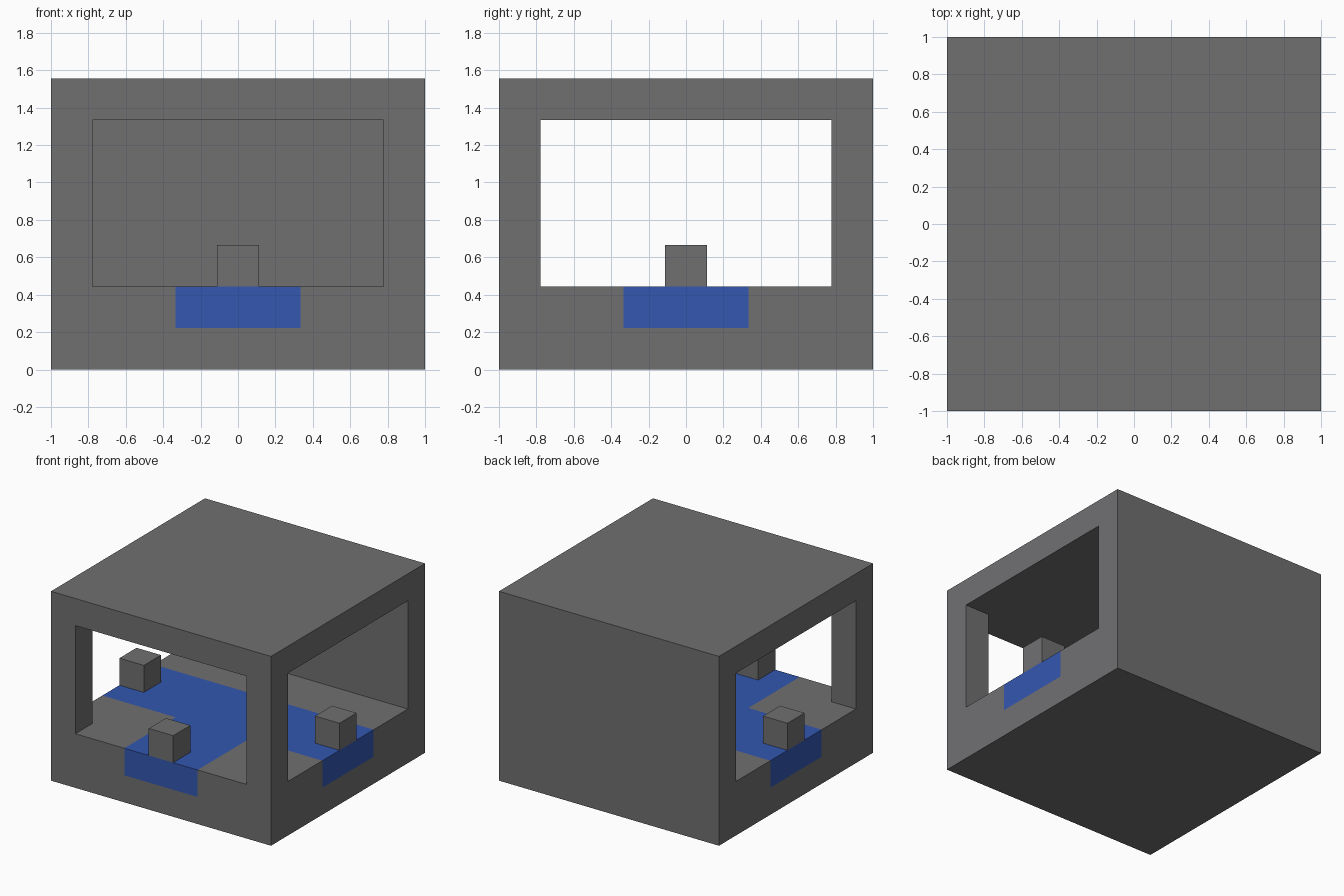
import bpy
import bmesh
from mathutils import Vector

if "Cube" in bpy.data.objects:
    bpy.data.objects.remove(bpy.data.objects["Cube"], do_unlink=True)

U = 1 / 9                       # module every part is measured in
OUT, INN, PATH = 9 * U, 7 * U, 3 * U
FLOOR, CEIL, TOP = 4 * U, 12 * U, 14 * U


def make_material(name, colour):
    mat = bpy.data.materials.new(name)
    mat.use_nodes = True
    mat.diffuse_color = colour
    bsdf = mat.node_tree.nodes["Principled BSDF"]
    bsdf.inputs["Base Color"].default_value = colour
    bsdf.inputs["Roughness"].default_value = 0.8
    return mat


GREY = make_material("stone grey", (0.165, 0.160, 0.167, 1))
BLUE = make_material("path blue", (0.033, 0.095, 0.440, 1))


def add_object(name, bm, materials):
    mesh = bpy.data.meshes.new(name)
    bm.to_mesh(mesh)
    bm.free()
    for mat in materials:
        mesh.materials.append(mat)
    obj = bpy.data.objects.new(name, mesh)
    bpy.context.collection.objects.link(obj)
    return obj


def is_solid(x, y, z):
    """Room shell: open at the front and both sides, closed at the back."""
    if max(abs(x), abs(y)) > OUT or not 0 < z < TOP:
        return False
    if z < FLOOR or z > CEIL or y > INN:
        return True
    return abs(x) > INN and y < -INN


def is_path(x, y, z):
    """T-shaped inlay linking the three openings."""
    arm = abs(y) < PATH or (abs(x) < PATH and y < 0)
    return 2 * U < z < FLOOR and arm


def build_shell():
    side = [-OUT, -INN, -PATH, PATH, INN, OUT]
    cuts = [side, side, [0, 2 * U, FLOOR, CEIL, TOP]]
    bm = bmesh.new()
    cells = [(i, j, k) for i in range(5) for j in range(5) for k in range(4)]
    for cell in cells:
        lo = Vector([cuts[a][cell[a]] for a in range(3)])
        hi = Vector([cuts[a][cell[a] + 1] for a in range(3)])
        mid = (lo + hi) / 2
        if not is_solid(*mid):
            continue
        for a in range(3):
            b, c = (a + 1) % 3, (a + 2) % 3
            for sign, end in ((-1, lo), (1, hi)):
                probe = mid.copy()
                probe[a] = end[a] + sign * 0.01
                if is_solid(*probe):
                    continue
                # Keep only the surface between solid and air
                corners = []
                for p, q in ((lo, lo), (hi, lo), (hi, hi), (lo, hi)):
                    v = Vector()
                    v[a], v[b], v[c] = end[a], p[b], q[c]
                    corners.append(bm.verts.new(v))
                face = bm.faces.new(corners[::sign])
                face.material_index = int(is_path(*mid))
    bmesh.ops.remove_doubles(bm, verts=bm.verts, dist=0.001)
    bmesh.ops.dissolve_limit(bm, angle_limit=0.01, verts=bm.verts,
                             edges=bm.edges, delimit={'MATERIAL'})
    return add_object("room_shell", bm, [GREY, BLUE])


def build_block(name, x, y):
    bm = bmesh.new()
    bmesh.ops.create_cube(bm, size=2 * U)
    bmesh.ops.translate(bm, vec=(x, y, FLOOR + U), verts=bm.verts)
    return add_object(name, bm, [GREY])


build_shell()

# One block on the sill of each opening, flush with the outer wall
build_block("front_block", 0, -8 * U)
build_block("left_block", 8 * U, 0)
build_block("right_block", -8 * U, 0)
